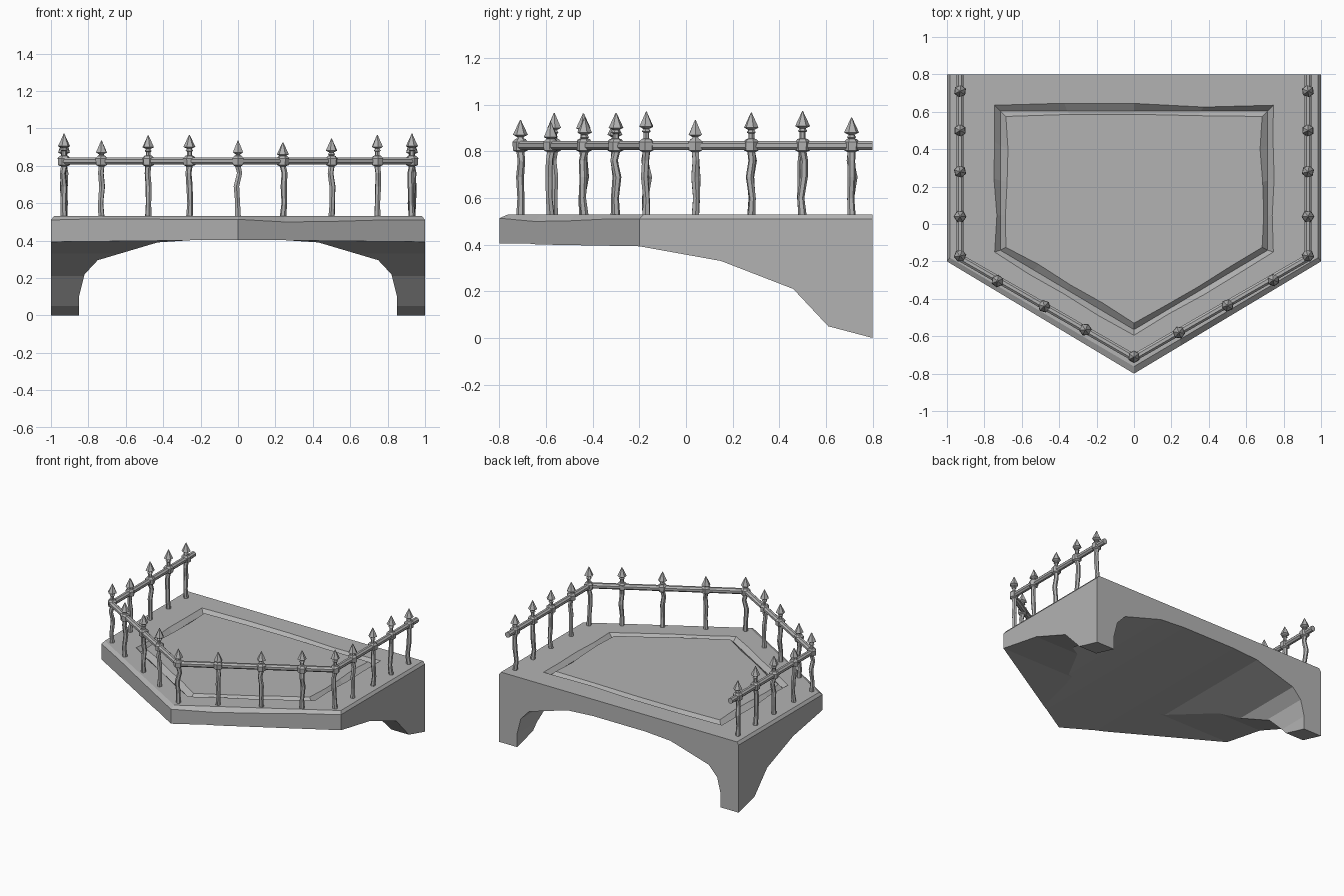
import bpy, bmesh, math, random
from mathutils import Vector

random.seed(4)
if "Cube" in bpy.data.objects:
    bpy.data.objects.remove(bpy.data.objects["Cube"])


def material(name, value):
    m = bpy.data.materials.new(name)
    m.use_nodes = True
    col = (value, value, value, 1)
    m.diffuse_color = col
    m.node_tree.nodes["Principled BSDF"].inputs["Base Color"].default_value = col
    return m


grey = material("stone_grey", 0.45)


def finish(name, bm):
    bmesh.ops.recalc_face_normals(bm, faces=bm.faces)
    me = bpy.data.meshes.new(name)
    bm.to_mesh(me)
    bm.free()
    me.materials.append(grey)
    ob = bpy.data.objects.new(name, me)
    bpy.context.collection.objects.link(ob)
    return ob


def loft(bm, rings):
    """Skin a stack of equal-length rings and cap both ends."""
    loops = [[bm.verts.new(p) for p in r] for r in rings]
    n = len(loops[0])
    for a, b in zip(loops, loops[1:]):
        for i in range(n):
            j = (i + 1) % n
            bm.faces.new((a[i], a[j], b[j], b[i]))
    bm.faces.new(loops[0][::-1])
    bm.faces.new(loops[-1])


def pentagon(w, back, shoulder, tip):
    return [(-w, back), (-w, shoulder), (0, tip), (w, shoulder), (w, back)]


def ring(corners, z, wobble=0.0, parts=4):
    """Subdivide an outline; wobble wears the points between corners."""
    out = []
    for i, a in enumerate(corners):
        a, b = Vector(a), Vector(corners[(i + 1) % len(corners)])
        d = (b - a).normalized()
        for k in range(parts):
            p = a.lerp(b, k / parts)
            if k:
                p += Vector((-d.y, d.x)) * random.uniform(-wobble, wobble)
            out.append((p.x, p.y, z))
    return out


# Balcony deck: worn top edge and a V-groove around the floor panel
outline = pentagon(1, 0.8, -0.2, -0.8)
edge = ring(outline, 0.51)
edge = [(x, y, z + (random.uniform(-0.015, 0.008) if y < -0.21 else 0)) for x, y, z in edge]
bm = bmesh.new()
loft(bm, [
    ring(outline, -0.05), edge,
    ring(pentagon(0.985, 0.8, -0.18, -0.762), 0.53),
    ring(pentagon(0.745, 0.635, -0.15, -0.595), 0.53, 0.012),
    ring(pentagon(0.715, 0.605, -0.14, -0.565), 0.50),
    ring(pentagon(0.685, 0.575, -0.125, -0.53), 0.53, 0.012),
])
deck = finish("balcony_deck", bm)


def carve(name, profile, to_xyz):
    """Subtract a prism from the deck."""
    b = bmesh.new()
    loft(b, [[to_xyz(u, z, s) for u, z in profile] for s in (-1.3, 1.3)])
    cutter = finish(name, b)
    cutter.hide_render = True
    mod = deck.modifiers.new(name, "BOOLEAN")
    mod.operation, mod.solver, mod.object = "DIFFERENCE", "EXACT", cutter
    bpy.context.view_layer.objects.active = deck
    bpy.ops.object.modifier_apply(modifier=name)
    bpy.data.objects.remove(cutter)


# Brackets: sloped underside, then an arch between the two legs
carve("slope_cutter", [(-1, 0.407), (-0.2, 0.393), (0.15, 0.33), (0.46, 0.21),
                       (0.61, 0.05), (0.8, 0), (0.9, -0.02), (0.9, -0.3), (-1, -0.3)],
      lambda u, z, s: (s, u, z))
half = [(0.85, -0.3), (0.85, 0.1), (0.82, 0.22), (0.75, 0.295), (0.43, 0.39), (0.22, 0.404)]
carve("arch_cutter", half + [(-x, z) for x, z in reversed(half)],
      lambda u, z, s: (u, s, z))

# Handrail: eight-sided bar mitred at each corner
path = [Vector((x, y, 0.825)) for x, y in pentagon(0.93, 0.8, -0.18, -0.715)]
rings = []
for i, p in enumerate(path):
    a = (p - path[i - 1]).normalized() if i else None
    b = (path[i + 1] - p).normalized() if i < len(path) - 1 else None
    t = ((a or b) + (b or a)).normalized()
    side = Vector((t.y, -t.x, 0)) / t.dot(b or a)
    rings.append([p + side * 0.021 * math.cos(q) + Vector((0, 0, 0.021 * math.sin(q)))
                  for q in [(k + 0.5) * math.pi / 4 for k in range(8)]])
bm = bmesh.new()
loft(bm, rings)
finish("handrail", bm)

# Balusters: crooked bar, collar on the rail and a spear tip
SHAFT = [(0.018, 0.52), (0.015, 0.60), (0.017, 0.69), (0.016, 0.76), (0.017, 0.797),
         (0.032, 0.804), (0.034, 0.84), (0.022, 0.853), (0.013, 0.855)]
SPEAR = [(0.013, -0.09), (0.02, -0.085), (0.013, -0.074), (0.032, -0.064), (0.002, 0)]


def baluster(name, x, y, top):
    b = bmesh.new()
    turn = math.atan2(y, x)
    rings = []
    for r, z in SHAFT + [(r, top + h) for r, h in SPEAR]:
        bend = 0.009 if 0.55 < z < 0.78 else 0
        dx, dy = random.uniform(-bend, bend), random.uniform(-bend, bend)
        rings.append([(x + dx + r * math.cos(turn + k * math.pi / 3),
                       y + dy + r * math.sin(turn + k * math.pi / 3), z) for k in range(6)])
    loft(b, rings)
    finish(name, b)


for tag, s in (("right", -1), ("left", 1)):
    for i, (y, top) in enumerate([(0.71, 0.945), (0.5, 0.972), (0.28, 0.966),
                                  (0.04, 0.935), (-0.17, 0.97)]):
        baluster(f"{tag}_side_baluster_{i + 1}", s * 0.93, y, top)
front = [(-0.73, -0.305, 0.935), (-0.48, -0.44, 0.963), (-0.26, -0.565, 0.965), (0, -0.71, 0.935),
         (0.24, -0.58, 0.925), (0.5, -0.435, 0.945), (0.745, -0.3, 0.965)]
for i, (x, y, top) in enumerate(front):
    baluster(f"front_baluster_{i + 1}", x, y, top)
